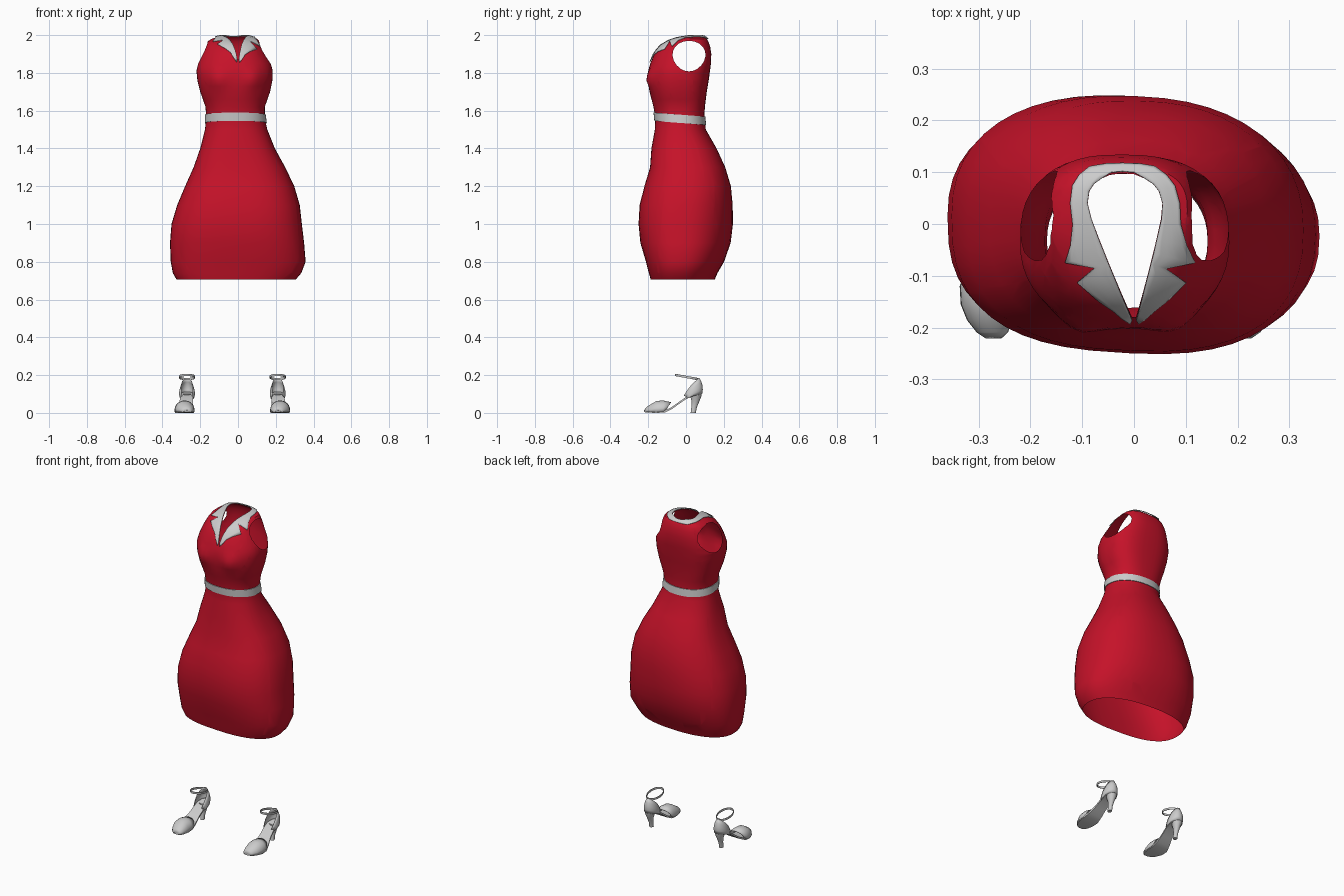
import bpy, bmesh, math
from mathutils import Vector
from mathutils.bvhtree import BVHTree

if "Cube" in bpy.data.objects:
    bpy.data.objects.remove(bpy.data.objects["Cube"])

red = bpy.data.materials.new("red_cloth")
red.diffuse_color = (0.56, 0.006, 0.022, 1)
red.use_nodes = True
red.node_tree.nodes["Principled BSDF"].inputs["Base Color"].default_value = red.diffuse_color


def skin(rows, closed=True, cap0=False, cap1=False):
    """Bridge equal-length rows of points into a surface."""
    bm = bmesh.new()
    vs = [[bm.verts.new(p) for p in r] for r in rows]
    n = len(rows[0])
    for a, b in zip(vs, vs[1:]):
        for i in range(n if closed else n - 1):
            j = (i + 1) % n
            bm.faces.new((a[i], a[j], b[j], b[i]))
    if cap0:
        bm.faces.new(vs[0][::-1])
    if cap1:
        bm.faces.new(vs[-1])
    bmesh.ops.recalc_face_normals(bm, faces=bm.faces[:])
    return bm


def finish(name, bm, mat=None, thick=0, angle=40):
    me = bpy.data.meshes.new(name)
    bm.to_mesh(me)
    bm.free()
    ob = bpy.data.objects.new(name, me)
    bpy.context.collection.objects.link(ob)
    if mat:
        me.materials.append(mat)
    if thick:
        m = ob.modifiers.new("thickness", "SOLIDIFY")
        m.thickness, m.offset = thick, 0
    bpy.ops.object.select_all(action="DESELECT")
    ob.select_set(True)
    bpy.context.view_layer.objects.active = ob
    bpy.ops.object.shade_smooth_by_angle(angle=math.radians(angle))
    return ob


def cut_hole(bm, poly, axis, region):
    """Cut a convex prism-shaped hole through the faces in a region."""
    mid = sum(poly, Vector()) / len(poly)
    planes = []

    def inside():
        return [f for f in bm.faces if region(f.calc_center_median()) and
                all((f.calc_center_median() - c).dot(n) < 1e-6 for c, n in planes)]
    for a, b in zip(poly, poly[1:] + poly[:1]):
        no = (b - a).cross(axis).normalized()
        if (mid - a).dot(no) > 0:
            no = -no
        fs = inside()
        geom = fs + list({e for f in fs for e in f.edges}) + list({v for f in fs for v in f.verts})
        bmesh.ops.bisect_plane(bm, geom=geom, dist=1e-5, plane_co=a, plane_no=no)
        planes.append((a, no))
    bmesh.ops.delete(bm, geom=inside(), context="FACES")


# Dress sections: z, left x, right x, front y, back y
SECT = [(.705, -.325, .305, -.185, .15), (.74, -.345, .335, -.195, .165),
        (.80, -.356, .358, -.21, .20), (.90, -.36, .35, -.24, .235),
        (1.0, -.352, .338, -.25, .247), (1.1, -.322, .327, -.245, .247),
        (1.2, -.28, .298, -.22, .238), (1.3, -.235, .25, -.19, .208),
        (1.4, -.20, .195, -.183, .162), (1.5, -.175, .155, -.165, .105),
        (1.56, -.168, .142, -.162, .097), (1.62, -.172, .142, -.172, .10),
        (1.7, -.20, .17, -.193, .11), (1.76, -.215, .182, -.202, .12),
        (1.81, -.22, .184, -.20, .127), (1.85, -.212, .174, -.189, .132),
        (1.9, -.194, .148, -.168, .134), (1.94, -.177, .128, -.138, .128),
        (1.965, -.163, .115, -.10, .119), (1.98, -.14, .103, -.06, .11),
        (1.992, -.10, .06, -.01, .095), (1.995, -.05, .01, .02, .06)]


def spow(v, e):
    return math.copysign(abs(v) ** e, v)


def body_pt(z, a, grow=0.0):
    for lo, hi in zip(SECT, SECT[1:]):
        if z <= hi[0]:
            break
    t = (z - lo[0]) / (hi[0] - lo[0])
    _, x0, x1, y0, y1 = [p + (q - p) * t for p, q in zip(lo, hi)]
    c, s = math.cos(a), math.sin(a)
    if z > 1.4:
        e = 2 / (2.7 if z > 1.6 and s > 0 else 2.2)
    else:
        e = 2 / (2.3 if s > 0 else 2.75 if c < 0 else 2.45)  # squarer front left hip
    x = (x0 + x1) / 2 + (x1 - x0 + 2 * grow) / 2 * spow(c, e)
    ym = (y0 + y1) / 2
    y = ym + (y1 - y0 + 2 * grow) / 2 * spow(s, e)
    y -= .05 * x * min(1, max(0, (1.4 - z) / .4))            # skirt twist
    if s < 0:                                                # bust
        for bx in (-.11, .08):
            y -= .02 * math.exp(-((x - bx) / .045) ** 2 - ((z - 1.765) / .05) ** 2)
    return Vector((x, y, z))


N = 48
ANG = [2 * math.pi * i / N for i in range(N)]
levels = []
for lo, hi in zip(SECT, SECT[1:]):
    levels += [lo[0]] + ([(lo[0] + hi[0]) / 2] if 1.6 < lo[0] < 1.85 else [])
levels.append(SECT[-1][0])
dress = skin([[body_pt(z, a) for a in ANG] for z in levels], cap1=True)
tree = BVHTree.FromBMesh(dress)

# Collar half outline: inner x, y, outer x, y (from back centre to lapel point)
COLLAR = [(0, .098, 0, .112), (.022, .096, .032, .111), (.041, .088, .062, .106),
          (.057, .077, .083, .092), (.067, .063, .097, .073),
          (.072, .04, .104, .04), (.067, .01, .103, 0), (.055, -.03, .11, -.04),
          (.047, -.055, .122, -.072), (.0405, -.075, .068, -.083),
          (.0355, -.09, .102, -.11), (.0225, -.128, .064, -.145),
          (.0135, -.1533, .038, -.164), (.008, -.1686, .022, -.178), (.004, -.1796, .008, -.187)]


def shift(x, y):
    return Vector((x - .022 * (y + .18) / .28, y, 0))


# Neck opening and armholes
neck = [shift(p[0], p[1]) for p in COLLAR] + [shift(-p[0], p[1]) for p in COLLAR[:0:-1]]
cut_hole(dress, neck, Vector((0, 0, 1)), lambda c: c.z > 1.8)
arm = [Vector((0, .016 + .087 * math.cos(t) * (1 + .1 * math.sin(t)), 1.889 + .081 * math.sin(t)))
       for t in (2 * math.pi * i / 20 for i in range(20))]
for s in (-1, 1):
    cut_hole(dress, arm, Vector((1, 0, 0)), lambda c: s * (c.x + .022) > .105)
finish("dress", dress, red, angle=30)

# Collar draped on the dress
halves = [(-p[0], p[1], -p[2], p[3]) for p in COLLAR[:0:-1]] + COLLAR
rows = []
for ix, iy, ox, oy in halves:
    row = []
    for k in range(7):
        p = shift(ix + (ox - ix) * k / 6, iy + (oy - iy) * k / 6)
        hit = tree.ray_cast(p + Vector((0, 0, 3)), Vector((0, 0, -1)))
        row.append(hit[0] + hit[1] * .006 if hit[0] else p + Vector((0, 0, 1.9)))
    rows.append(row)
finish("collar", skin(rows, closed=False), thick=.003)

# Belt, lower at the back
belt = []
for dz, g in ((-.022, .001), (-.022, .005), (.022, .005), (.022, .001)):
    belt.append([body_pt(1.568 + dz - .022 * (.5 + .5 * math.sin(a)), a, g) for a in ANG])
finish("belt", skin(belt), angle=30)


# Shoes
def path(tab, y):
    for p, q in zip(tab, tab[1:]):
        if y <= q[0]:
            break
    t = min(1, max(0, (y - p[0]) / (q[0] - p[0])))
    return [u + (v - u) * t for u, v in zip(p, q)]


# Sole: y, bottom z, half width, side offset
SOLE = [(-.22, .004, .012, -.008), (-.21, .002, .026, -.006), (-.19, .001, .039, -.001),
        (-.15, 0, .05, .004), (-.11, .003, .05, .004), (-.075, .02, .043, .001),
        (-.04, .045, .036, -.004), (0, .073, .034, -.008), (.04, .09, .034, -.009),
        (.07, .097, .025, -.009), (.083, .1, .01, -.009)]
VAMP = [(-.22, .014), (-.208, .03), (-.185, .045), (-.155, .062), (-.12, .064), (-.08, .055)]


def shoe(side, tag):
    def P(x, y, z):
        return (-.03 + side * (.249 + x), y, z)

    # sole
    rows = [[P(o - w, y, z), P(o + w, y, z), P(o + w, y, z + .011), P(o - w, y, z + .011)]
            for y, z, w, o in SOLE]
    finish(tag + "_sole", skin(rows, cap0=True, cap1=True))
    # toe cover, a half dome open at the back
    rows = []
    for y, h in VAMP:
        _, z, w, o = path(SOLE, y)
        rows.append([P(o + (w + .002) * math.cos(t), y + .02 * (math.sin(t) - 1) * (y > -.1),
                       z + .004 + (h - z - .004) * math.sin(t) ** .8 if 0 < i < 12 else z + .004)
                     for i, t in enumerate(math.pi * k / 12 for k in range(13))])
    finish(tag + "_toe", skin(rows, closed=False), thick=.003)
    # heel cup, highest at the back
    rows = []
    for k in range(19):
        a = math.radians(-120 + 240 * k / 18)
        x, y = .038 * math.sin(a), .03 + .054 * math.cos(a)
        base = path(SOLE, y)[1]
        top = base + .008 + (.185 - base - .008) * max(0, .5 + .5 * math.cos(a * 1.4)) ** .55
        rows.append([P(-.009 + x * (1 + .1 * math.sin(math.pi * u) - .2 * u * u),
                       y + .006 * math.sin(math.pi * u) - .014 * u * u,
                       base + (top - base) * u) for u in (0, .25, .5, .75, 1)])
    finish(tag + "_heel_cup", skin(rows, closed=False), thick=.003)
    # tapered heel: z, centre y, x radius, y radius
    rows = [[P(-.009 + rx * math.cos(t), cy + ry * math.sin(t), z)
             for t in (2 * math.pi * k / 14 for k in range(14))]
            for z, cy, rx, ry in ((0, .038, .012, .014), (.03, .043, .012, .015),
                                  (.06, .05, .017, .021), (.085, .052, .026, .029),
                                  (.1, .054, .031, .03))]
    finish(tag + "_heel", skin(rows, cap0=True, cap1=True))
    # ankle strap, tilted up to the front
    rows = []
    for g, h in ((-.002, -.006), (.002, -.006), (.002, .006), (-.002, .006), (-.002, -.006)):
        rows.append([P(-.009 + (.041 + g) * math.cos(t), .003 + (.06 + g) * math.sin(t),
                       .19 + h - .011 * math.sin(t))
                     for t in (2 * math.pi * k / 24 for k in range(24))])
    bm = skin(rows)
    bmesh.ops.remove_doubles(bm, verts=bm.verts[:], dist=1e-5)
    finish(tag + "_ankle_strap", bm)


shoe(-1, "left_shoe")
shoe(1, "right_shoe")
